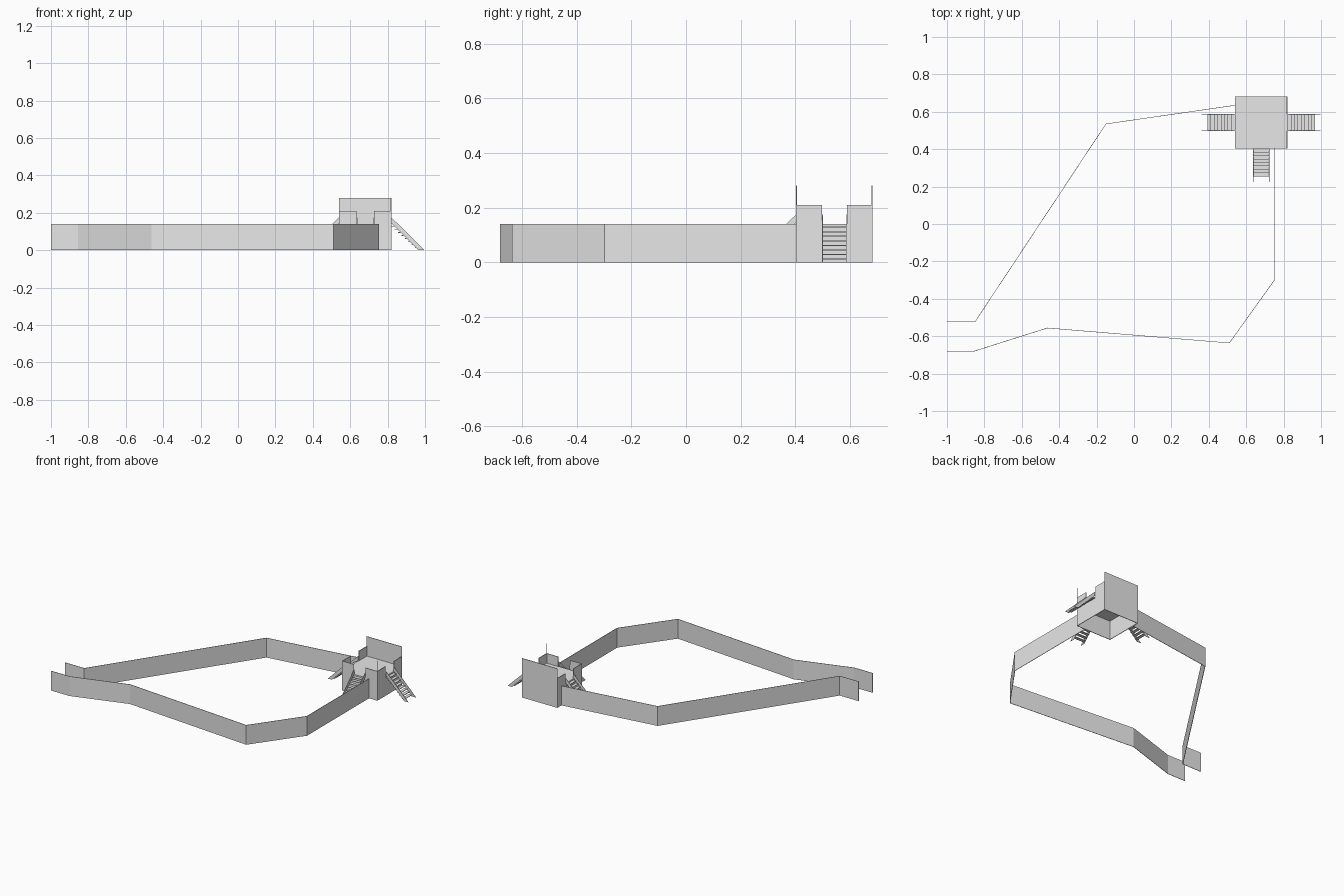
import bpy, bmesh
from math import pi
from mathutils import Matrix, Vector

if "Cube" in bpy.data.objects:
    bpy.data.objects.remove(bpy.data.objects["Cube"])

grey = bpy.data.materials.new("plain_grey")
grey.use_nodes = True
grey.diffuse_color = (0.8, 0.8, 0.8, 1)
grey.node_tree.nodes["Principled BSDF"].inputs["Base Color"].default_value = (0.8, 0.8, 0.8, 1)


def finish(name, bm):
    bmesh.ops.recalc_face_normals(bm, faces=bm.faces)
    mesh = bpy.data.meshes.new(name)
    bm.to_mesh(mesh)
    bm.free()
    mesh.materials.append(grey)
    obj = bpy.data.objects.new(name, mesh)
    bpy.context.collection.objects.link(obj)
    return obj


def add_box(bm, lo, hi):
    lo, hi = Vector(lo), Vector(hi)
    m = Matrix.Translation((lo + hi) / 2) @ Matrix.Diagonal((*(hi - lo), 1))
    bmesh.ops.create_cube(bm, size=1, matrix=m)


def extrude(bm, verts, offset, as_face):
    # Sweep a closed profile or an open path along an offset
    vs = [bm.verts.new(v) for v in verts]
    if as_face:
        geom = [bm.faces.new(vs)]
        res = bmesh.ops.extrude_face_region(bm, geom=geom, use_keep_orig=True)
    else:
        geom = [bm.edges.new(pair) for pair in zip(vs, vs[1:])]
        res = bmesh.ops.extrude_edge_only(bm, edges=geom)
    new = [g for g in res["geom"] if isinstance(g, bmesh.types.BMVert)]
    bmesh.ops.translate(bm, verts=new, vec=offset)


DECK = 0.14
T = 0.004


# Perimeter walls
def fence(name, path):
    bm = bmesh.new()
    extrude(bm, [(x, y, 0) for x, y in path], (0, 0, DECK), False)
    mod = finish(name, bm).modifiers.new("thickness", "SOLIDIFY")
    mod.thickness = 0.003
    mod.offset = 0


fence("front_wall", [(-1, -0.68), (-0.855, -0.68), (-0.463, -0.556), (0.51, -0.636),
                     (0.753, -0.297), (0.753, 0.405)])
fence("back_wall", [(-1, -0.523), (-0.85, -0.523), (-0.15, 0.535), (0.542, 0.635)])

# Tower: hollow base with a deck on top
CX, CY, H, GAP = 0.68, 0.543, 0.14, 0.046
PARAPET = 0.21
BACK = 0.28
centre = Matrix.Translation((CX, CY, 0))

bm = bmesh.new()
add_box(bm, (-H, -H, DECK - T), (H, H, DECK))
bm.transform(centre)
finish("tower_deck", bm)

# Three sides with a parapet on both sides of the stair opening
for name, angle in (("front", 0), ("left", pi / 2), ("right", -pi / 2)):
    turn = centre @ Matrix.Rotation(angle, 4, "Z")

    bm = bmesh.new()
    add_box(bm, (-GAP, -H, 0), (GAP, T - H, DECK))
    for a, b in ((-H, -GAP), (GAP, H)):
        add_box(bm, (a, -H, 0), (b, T - H, PARAPET))
    bm.transform(turn)
    finish("tower_" + name + "_side", bm)

    # Stair: two sloping side boards and thin treads
    bm = bmesh.new()
    profile = [(0, 0.175), (0, 0.145), (0.145, 0), (0.178, 0)]
    for x in (-GAP + 0.001, GAP - 0.004):
        extrude(bm, [(x, -H - out, z) for out, z in profile], (0.003, 0, 0), True)
    steps = 8
    for i in range(steps):
        out = 0.018 * i
        z = DECK - 0.01 - 0.0165 * i
        add_box(bm, (-GAP + T, -H - out - 0.022, z - T), (GAP - T, -H - out, z))
    bm.transform(turn)
    finish(name + "_stair", bm)

# Tall back side and corner pole
bm = bmesh.new()
add_box(bm, (-H, H - T, 0), (H, H, BACK))
bm.transform(centre)
finish("tower_back_side", bm)

bm = bmesh.new()
add_box(bm, (H - T, -H, DECK), (H, T - H, BACK))
bm.transform(centre)
finish("corner_pole", bm)
